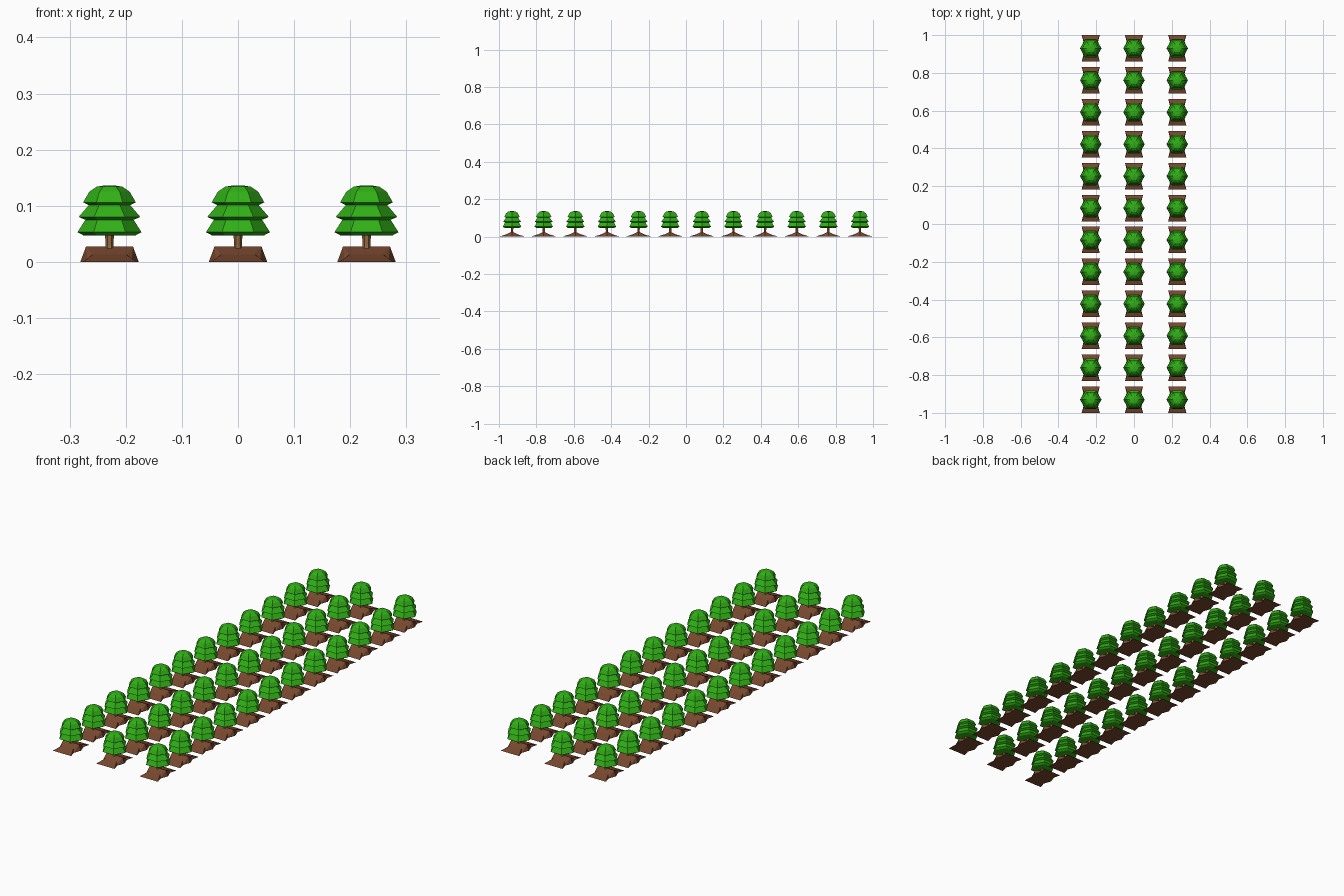
import bpy, math

if "Cube" in bpy.data.objects:
    bpy.data.objects.remove(bpy.data.objects["Cube"])

COLS = [-0.229, 0.0, 0.229]
ROWS = [-0.93 + i * 1.86 / 11 for i in range(12)]


def material(name, rgb):
    m = bpy.data.materials.new(name)
    m.diffuse_color = (*rgb, 1)
    m.use_nodes = True
    m.node_tree.nodes["Principled BSDF"].inputs["Base Color"].default_value = m.diffuse_color
    return m


def make_mesh(name, verts, faces, mat):
    me = bpy.data.meshes.new(name)
    me.from_pydata(verts, [], faces)
    me.materials.append(mat)
    me.validate()
    return me


def lathe(name, profile, sides, mat):
    """Flat-faced closed turning of (radius, z) points, listed bottom to top."""
    verts, faces = [], []
    for r, z in profile:
        for k in range(sides):
            a = 2 * math.pi * k / sides
            verts.append((r * math.cos(a), r * math.sin(a), z))
    n = len(profile)
    for j in range(n - 1):
        for k in range(sides):
            k2 = (k + 1) % sides
            faces.append((j * sides + k, j * sides + k2,
                          (j + 1) * sides + k2, (j + 1) * sides + k))
    faces.append(tuple(reversed(range(sides))))
    faces.append(tuple(range((n - 1) * sides, n * sides)))
    return make_mesh(name, verts, faces, mat)


def soil_mesh(mat):
    """Star-footed mound with a ridge across the row."""
    foot = [(0.052, 0), (0.039, 0.036), (0.048, 0.07),
            (-0.048, 0.07), (-0.039, 0.036), (-0.052, 0),
            (-0.039, -0.036), (-0.048, -0.07),
            (0.048, -0.07), (0.039, -0.036)]
    verts = [(x, y, 0) for x, y in foot]
    verts += [(0.042, 0, 0.027), (-0.042, 0, 0.027)]          # ridge ends 10, 11
    verts += [(0.030, 0.028, 0.013), (-0.030, 0.028, 0.013),  # slope breaks 12-15
              (-0.030, -0.028, 0.013), (0.030, -0.028, 0.013)]
    faces = [tuple(reversed(range(10))),
             (2, 3, 13, 12), (12, 13, 11, 10),
             (7, 8, 15, 14), (14, 15, 10, 11),
             (0, 1, 10), (1, 12, 10), (1, 2, 12),
             (3, 4, 13), (4, 11, 13), (4, 5, 11),
             (5, 6, 11), (6, 14, 11), (6, 7, 14),
             (8, 9, 15), (9, 10, 15), (9, 0, 10)]
    return make_mesh("soil_mound", verts, faces, mat)


green = material("leaf_green", (0.03, 0.43, 0.008))
bark = material("bark", (0.30, 0.14, 0.05))
earth = material("earth", (0.19, 0.065, 0.028))

# Three drooping tiers of leaves, a short trunk and a mound
foliage = lathe("foliage", [
    (0.046, 0.047), (0.057, 0.053), (0.043, 0.075),
    (0.055, 0.080), (0.037, 0.101),
    (0.047, 0.106), (0.036, 0.125), (0.023, 0.134), (0.010, 0.136)], 6, green)
trunk = lathe("trunk", [(0.009, 0.018), (0.007, 0.03), (0.008, 0.05)], 6, bark)
mound = soil_mesh(earth)

# Plant the rows
for x in COLS:
    for y in ROWS:
        for me in (mound, trunk, foliage):
            ob = bpy.data.objects.new(me.name, me)
            ob.location = (x, y, 0)
            bpy.context.collection.objects.link(ob)
